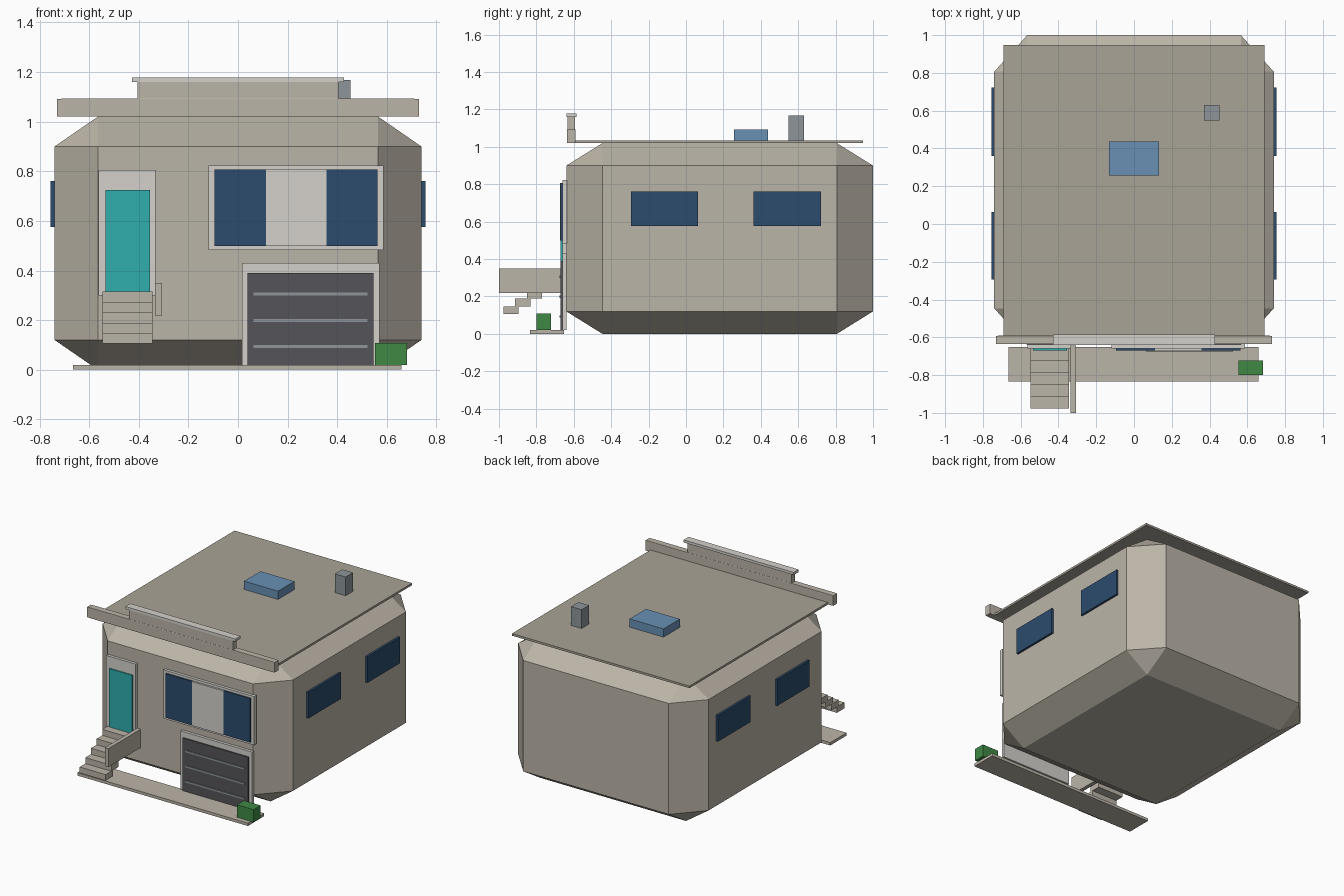
import bpy, bmesh

if "Cube" in bpy.data.objects:
    bpy.data.objects.remove(bpy.data.objects["Cube"])


def material(name, rgb):
    m = bpy.data.materials.new(name)
    m.diffuse_color = (*rgb, 1)
    m.use_nodes = True
    m.node_tree.nodes["Principled BSDF"].inputs["Base Color"].default_value = m.diffuse_color
    return m


WALL = material("wall_beige", (0.50, 0.46, 0.39))
TRIM = material("pale_trim", (0.66, 0.64, 0.60))
ROOF = material("roof_grey", (0.40, 0.37, 0.31))
NAVY = material("navy_glass", (0.025, 0.07, 0.15))
TEAL = material("teal_door", (0.03, 0.42, 0.42))
DARK = material("garage_grey", (0.09, 0.09, 0.10))
STEEL = material("steel", (0.27, 0.30, 0.32))
BLUE = material("skylight_blue", (0.14, 0.28, 0.46))
GREEN = material("leaf_green", (0.05, 0.25, 0.06))


def box(name, x, y, z, mat, bevel=0):
    """Box from (min, max) ranges; bevel is a fraction of each side."""
    bm = bmesh.new()
    bmesh.ops.create_cube(bm, size=1)
    if bevel:
        bmesh.ops.bevel(bm, geom=bm.edges[:], offset=bevel, offset_type='OFFSET',
                        segments=1, profile=0.5, affect='EDGES')
    for v in bm.verts:
        for i, (lo, hi) in enumerate((x, y, z)):
            v.co[i] = lo + (v.co[i] + 0.5) * (hi - lo)
    me = bpy.data.meshes.new(name)
    bm.to_mesh(me)
    bm.free()
    me.materials.append(mat)
    ob = bpy.data.objects.new(name, me)
    bpy.context.collection.objects.link(ob)
    return ob


# Chamfered main block
box("house_body", (-0.74, 0.74), (-0.64, 1.0), (0, 1.02), WALL, 0.118)

# Roof, stepped parapet and rooftop fittings
box("roof_slab", (-0.69, 0.69), (-0.60, 0.947), (1.02, 1.035), ROOF)
box("parapet", (-0.73, 0.73), (-0.636, -0.591), (1.02, 1.093), WALL, 0.02)
box("parapet_upper", (-0.405, 0.405), (-0.634, -0.593), (1.09, 1.16), WALL)
box("parapet_cap", (-0.428, 0.428), (-0.64, -0.585), (1.16, 1.178), TRIM)
box("skylight", (-0.132, 0.132), (0.256, 0.438), (1.03, 1.093), BLUE)
box("chimney", (0.37, 0.453), (0.548, 0.63), (1.03, 1.167), STEEL)

# Entrance door
box("door_frame", (-0.563, -0.333), (-0.66, -0.635), (0.30, 0.806), TRIM)
box("door", (-0.535, -0.355), (-0.67, -0.655), (0.315, 0.724), TEAL)

# Wide front window
box("window_frame", (-0.118, 0.587), (-0.66, -0.635), (0.482, 0.824), TRIM)
for side, x in (("left", (-0.095, 0.112)), ("right", (0.357, 0.563))):
    box("window_pane_" + side, x, (-0.67, -0.655), (0.498, 0.807), NAVY)
box("window_middle_panel", (0.112, 0.357), (-0.673, -0.655), (0.498, 0.807), TRIM)

# Garage
box("garage_frame", (0.016, 0.571), (-0.66, -0.64), (0.02, 0.43), TRIM)
box("garage_door", (0.038, 0.547), (-0.67, -0.655), (0.02, 0.39), DARK)
for i, z in enumerate((0.093, 0.199, 0.305)):
    box(f"garage_slat_{i + 1}", (0.063, 0.523), (-0.676, -0.665), (z - 0.006, z + 0.006), STEEL)

# Side windows on both walls
for side, s in (("left", -1), ("right", 1)):
    for place, y in (("front", (-0.294, 0.064)), ("back", (0.36, 0.722))):
        box(f"side_window_{side}_{place}", tuple(sorted((s * 0.73, s * 0.755))),
            y, (0.576, 0.76), NAVY)

# Front steps and side rail
for i in range(5):
    y, z = -0.977 + 0.063 * i, 0.105 + 0.042 * i
    box(f"step_{i + 1}", (-0.547, -0.345), (y, y + 0.082), (z, z + 0.042), WALL)
box("stair_rail", (-0.335, -0.307), (-1.0, -0.642), (0.219, 0.349), WALL)

# Front path and shrub
box("path", (-0.665, 0.66), (-0.833, -0.652), (0, 0.02), WALL)
box("shrub", (0.552, 0.682), (-0.80, -0.722), (0.02, 0.108), GREEN)
